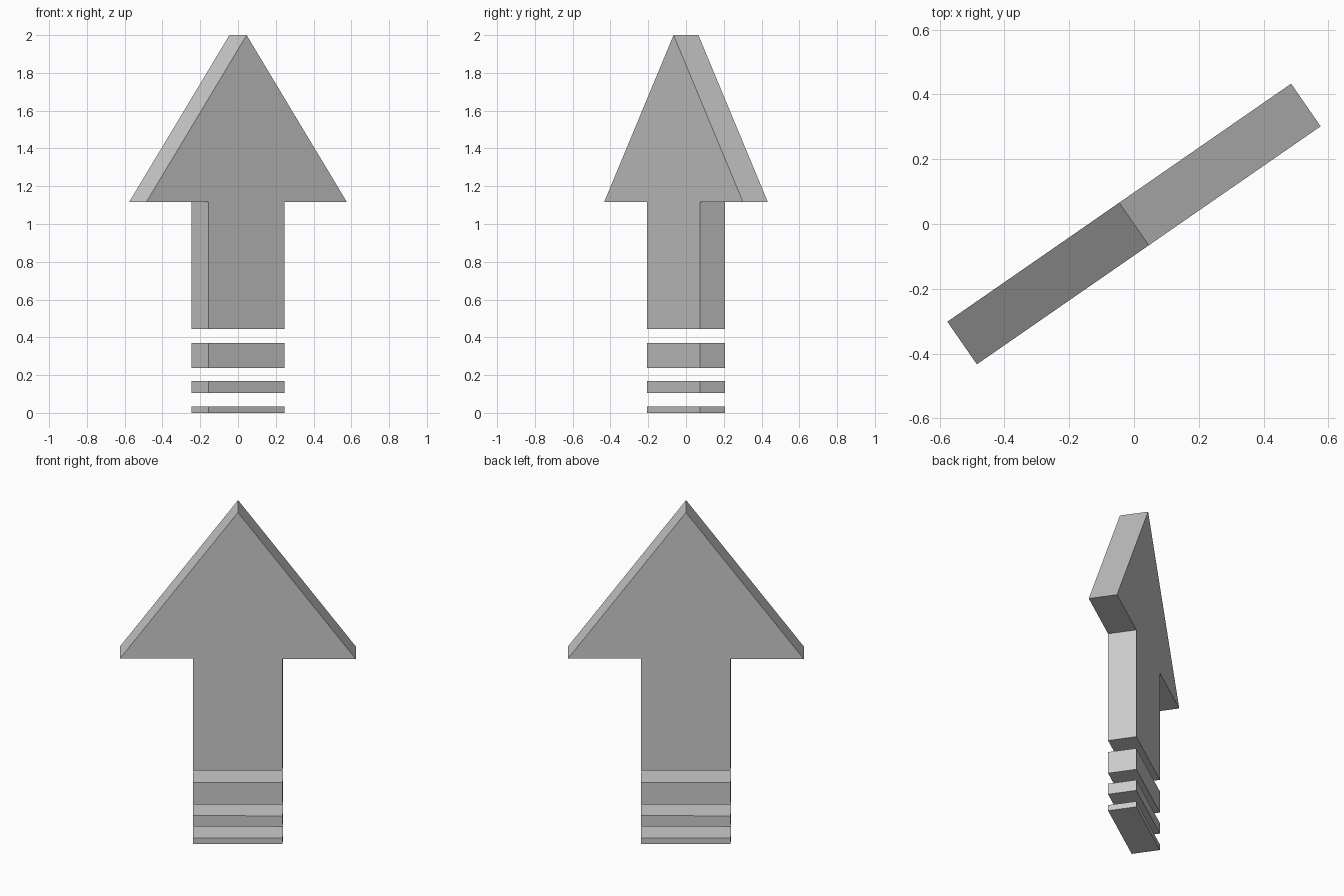
import bpy, bmesh, math
from mathutils import Matrix

if "Cube" in bpy.data.objects:
    bpy.data.objects.remove(bpy.data.objects["Cube"])

ANGLE = math.radians(34.7)   # turn of the whole arrow about z
DEPTH = 0.16                 # thickness of the plate
SHAFT = 0.245                # half width of the shaft
HEAD = 0.645                 # half width of the head


def plate(name, half_profile):
    """Mirror a right-hand (x, z) profile and extrude it through the depth."""
    left = [(-x, z) for x, z in reversed(half_profile) if x > 0]
    bm = bmesh.new()
    verts = [bm.verts.new((x, -DEPTH / 2, z)) for x, z in half_profile + left]
    face = bm.faces.new(verts)
    new = bmesh.ops.extrude_face_region(bm, geom=[face])["geom"]
    moved = [v for v in new if isinstance(v, bmesh.types.BMVert)]
    bmesh.ops.translate(bm, verts=moved, vec=(0, DEPTH, 0))
    bmesh.ops.recalc_face_normals(bm, faces=bm.faces)
    bm.transform(Matrix.Rotation(ANGLE, 4, 'Z'))
    mesh = bpy.data.meshes.new(name)
    bm.to_mesh(mesh)
    bm.free()
    bpy.context.collection.objects.link(bpy.data.objects.new(name, mesh))


# Arrow head with the main shaft
plate("arrow", [(SHAFT, 0.443), (SHAFT, 1.117), (HEAD, 1.117), (0, 2.0)])

# Tail bars, thinning towards the ground
bars = [("upper_tail_bar", 0.237, 0.37),
        ("middle_tail_bar", 0.104, 0.17),
        ("lower_tail_bar", 0.0, 0.035)]
for name, bottom, top in bars:
    plate(name, [(SHAFT, bottom), (SHAFT, top)])
